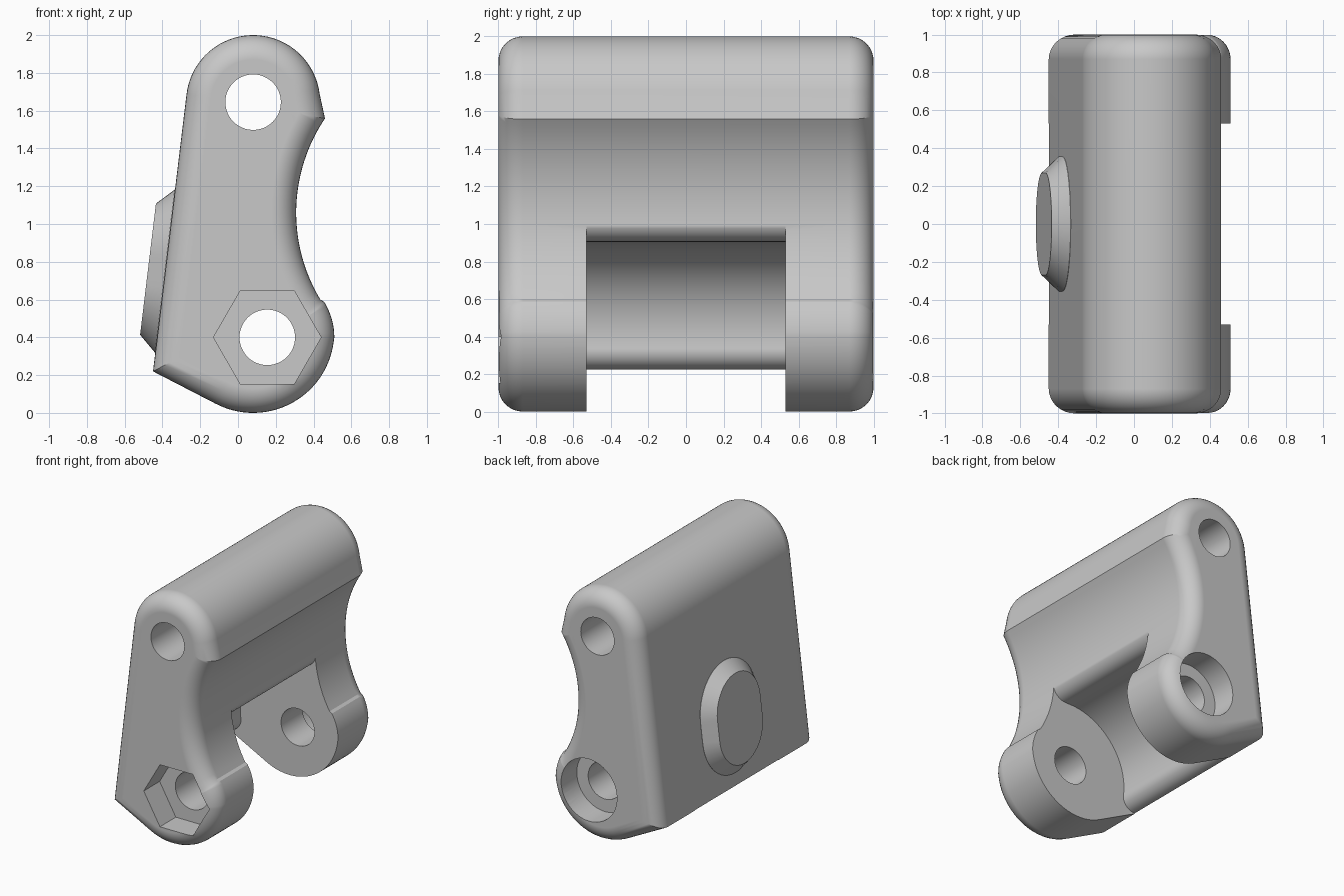
import bpy
import bmesh
from math import sin, cos, radians, pi
from mathutils import Vector

cube = bpy.data.objects.get("Cube")
if cube:
    bpy.data.objects.remove(cube, do_unlink=True)

GREY = (0.58, 0.58, 0.58, 1)
grey = bpy.data.materials.new("plain_grey")
grey.use_nodes = True
grey.diffuse_color = GREY
grey.node_tree.nodes["Principled BSDF"].inputs["Base Color"].default_value = GREY


def arc(cx, cz, r, start, end, steps):
    """Points along a circular arc, angles in degrees."""
    angles = [radians(start + (end - start) * i / steps) for i in range(steps + 1)]
    return [Vector((cx + r * cos(a), cz + r * sin(a))) for a in angles]


def inset(points, d):
    """Mitred inward offset of a counter-clockwise outline."""
    result = []
    for i, p in enumerate(points):
        a = (p - points[i - 1]).normalized()
        b = (points[(i + 1) % len(points)] - p).normalized()
        na, nb = Vector((-a.y, a.x)), Vector((-b.y, b.x))
        result.append(p + (na + nb) * d / (1 + na.dot(nb)))
    return result


def loft(name, rings):
    """Closed solid through rings that run counter-clockwise seen from the last one."""
    bm = bmesh.new()
    loops = [[bm.verts.new(p) for p in ring] for ring in rings]
    n = len(loops[0])
    for first, second in zip(loops, loops[1:]):
        for i in range(n):
            j = (i + 1) % n
            bm.faces.new((first[i], first[j], second[j], second[i]))
    bm.faces.new(loops[0][::-1])
    bm.faces.new(loops[-1])
    bm.normal_update()
    mesh = bpy.data.meshes.new(name)
    bm.to_mesh(mesh)
    bm.free()
    mesh.materials.append(grey)
    obj = bpy.data.objects.new(name, mesh)
    bpy.context.collection.objects.link(obj)
    return obj


def prism(name, outline, front, back):
    return loft(name, [[(p.x, y, p.y) for p in outline] for y in (back, front)])


def activate(obj):
    bpy.ops.object.select_all(action="DESELECT")
    obj.select_set(True)
    bpy.context.view_layer.objects.active = obj


def cut(obj, cutter):
    """Subtract the cutter with the first solver that gives a usable result."""
    cutter.hide_render = True
    activate(obj)
    before = len(obj.data.vertices)
    mod = obj.modifiers.new("cut", "BOOLEAN")
    mod.operation = "DIFFERENCE"
    mod.object = cutter
    for solver in ("MANIFOLD", "EXACT", "FLOAT"):
        mod.solver = solver
        result = obj.evaluated_get(bpy.context.evaluated_depsgraph_get()).data
        if len(result.polygons) > 0 and len(result.vertices) != before:
            bpy.ops.object.modifier_apply(modifier=mod.name)
            break
    else:
        obj.modifiers.remove(mod)
    bpy.data.objects.remove(cutter, do_unlink=True)


# Side outline of the bracket
outline = [Vector((-0.45, 0.22))]
outline += arc(0.08, 0.43, 0.43, 242, 350, 26)
outline += arc(0.155, 0.4, 0.355, 0, 32, 8)
outline += arc(1.2, 1.06, 0.892, 211, 146, 24)
outline += arc(0.08, 1.645, 0.355, 7, 173, 40)

# Body with rounded ends, from back to front
round_r, steps = 0.13, 8
turns = [pi / 2 * i / steps for i in range(steps + 1)]
back_end = [(1 - round_r * (1 - cos(a)), round_r * (1 - sin(a))) for a in turns]
profile = back_end + [(-y, d) for y, d in back_end[::-1]]
body = loft("bracket_body", [[(p.x, y, p.y) for p in inset(outline, d)] for y, d in profile])

# Central slot between the two ears
slot = arc(0.2, 1.02, 0.115, 0, -90, 8)
slot += arc(0.155, 0.4, 0.505, 90, 187, 32)
slot += arc(-0.444, 0.325, 0.1, 0, -85, 8)
slot += [Vector(p) for p in ((-0.6, 0.2), (-0.6, -0.2), (0.8, -0.2), (0.8, 1.02))]
cut(body, prism("slot_cutter", slot, -0.53, 0.53))

# Pin holes, hexagonal nut pocket in front, round bolt-head pocket at the back
low_pin, high_pin = (0.155, 0.4), (0.08, 1.645)
for name, centre, r, sides, front, back in (
        ("upper_hole", high_pin, 0.147, 48, -1.2, 1.2),
        ("lower_hole", low_pin, 0.147, 48, -1.2, 1.2),
        ("nut_pocket", low_pin, 0.285, 6, -1.2, -0.8),
        ("head_pocket", low_pin, 0.247, 48, 0.8, 1.2)):
    cut(body, prism(name, arc(*centre, r, 0, 360, sides)[:-1], front, back))

# Tapered oblong boss on the sloping side
slope = Vector((0.177, 0, 1.468)).normalized()
outward = Vector((-slope.z, 0, slope.x))
middle = Vector((-0.387, 0, 0.75))


def oblong(r, height):
    flat = arc(0.08, 0, r, -90, 90, 24) + arc(-0.08, 0, r, 90, 270, 24)
    return [middle + slope * p.x + Vector((0, p.y, 0)) + outward * height for p in flat]


boss = loft("side_boss", [oblong(0.355, -0.02), oblong(0.355, 0.0), oblong(0.27, 0.09)])

for obj in (body, boss):
    activate(obj)
    bpy.ops.object.shade_smooth_by_angle(angle=radians(28))
    mod = obj.modifiers.new("even_shading", "WEIGHTED_NORMAL")
    mod.keep_sharp = True
